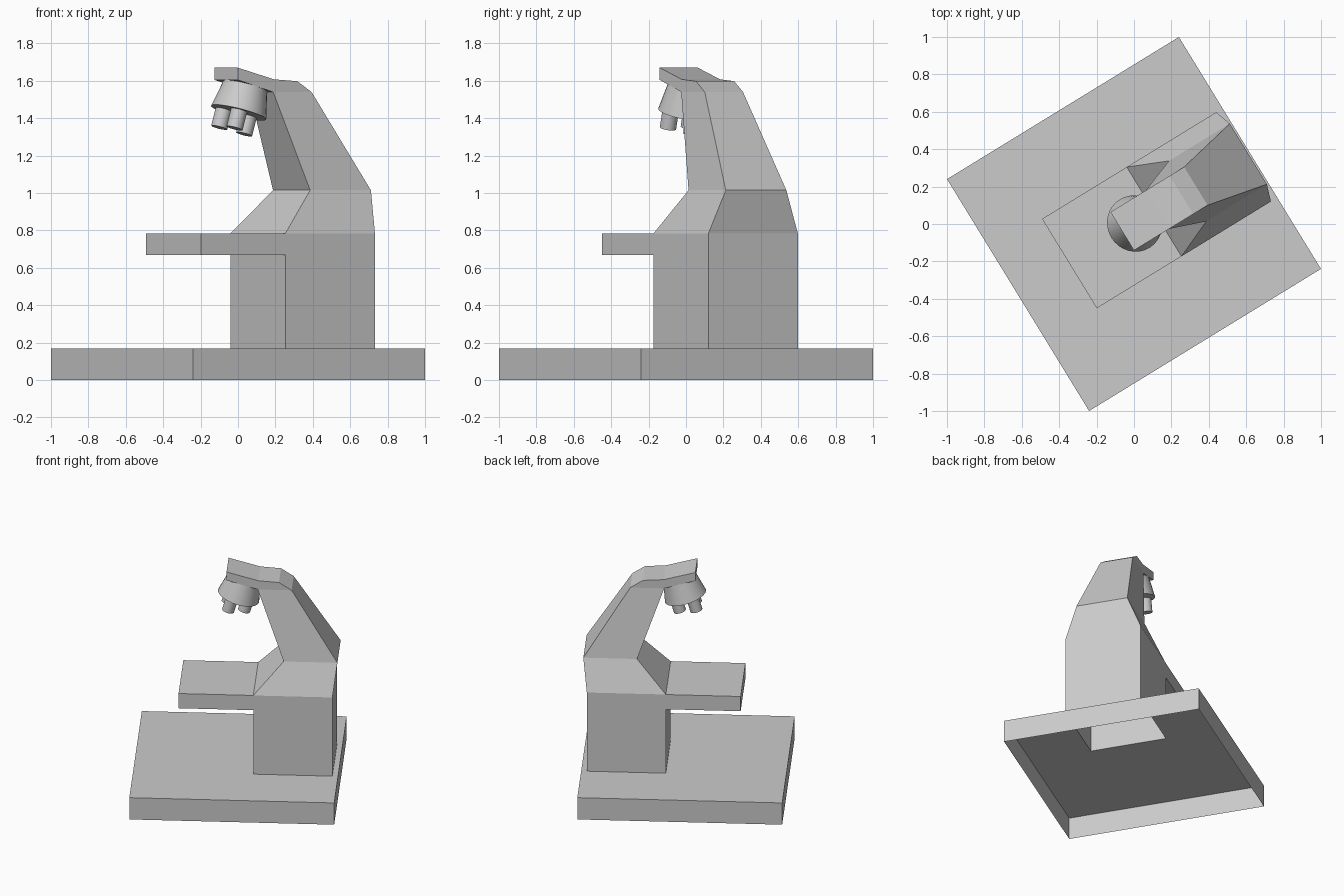
import bpy, bmesh, math
from mathutils import Vector, Matrix

if "Cube" in bpy.data.objects:
    bpy.data.objects.remove(bpy.data.objects["Cube"])

TURN = Matrix.Rotation(math.radians(31.5), 4, 'Z')   # whole model is turned on its base


def finish(bm, name):
    bmesh.ops.remove_doubles(bm, verts=bm.verts, dist=0.0005)
    bmesh.ops.recalc_face_normals(bm, faces=bm.faces)
    bm.transform(TURN)
    me = bpy.data.meshes.new(name)
    bm.to_mesh(me)
    bm.free()
    ob = bpy.data.objects.new(name, me)
    bpy.context.collection.objects.link(ob)
    return ob


# Stand: one open-bottomed shell of lofted rings
# each ring: front x, front z, back x, back z, half width
rings = [
    (-0.727, 0, 0.727, 0, 0.727),               # base
    (-0.727, 0.17, 0.727, 0.17, 0.727),
    (0.126, 0.17, 0.687, 0.17, 0.28),           # column
    (0.126, 0.67, 0.687, 0.67, 0.28),
    (0.126, 0.785, 0.687, 0.785, 0.28),
    (0.336, 1.015, 0.717, 1.015, 0.19),         # arm
    (0.147, 1.54, 0.388, 1.54, 0.12),
]
bm = bmesh.new()
loops = []
for fx, fz, bx, bz, w in rings:
    loops.append([bm.verts.new(p) for p in
                  ((fx, -w, fz), (bx, -w, bz), (bx, w, bz), (fx, w, fz))])
stage_face = None
for i in range(len(loops) - 1):
    a, b = loops[i], loops[i + 1]
    for k in range(4):
        n = (k + 1) % 4
        f = bm.faces.new((a[k], a[n], b[n], b[k]))
        if i == 3 and k == 3:
            stage_face = f

# Head: bent side profile continuing from the last ring
profile = [(0.388, 1.54), (0.298, 1.598), (0.152, 1.608),
           (-0.074, 1.67), (-0.074, 1.605), (0.147, 1.54)]
sides = [[bm.verts.new((x, s * 0.12, z)) for x, z in profile] for s in (-1, 1)]
for s in sides:
    bm.faces.new(s)
for k in range(len(profile) - 1):
    bm.faces.new((sides[0][k], sides[0][k + 1], sides[1][k + 1], sides[1][k]))

# Stage: pulled out of the column front
ext = bmesh.ops.extrude_discrete_faces(bm, faces=[stage_face])['faces'][0]
bmesh.ops.translate(bm, verts=ext.verts, vec=(-0.531, 0, 0))
finish(bm, "stand_with_stage")

# Nosepiece and lenses share a tilted axis, normal to the head underside
TILT = Matrix.Translation((0.004, 0, 1.43)) @ Matrix.Rotation(math.radians(16.4), 4, 'Y')


def tilted_cone(name, r_bottom, r_top, z0, z1, x=0, y=0, segments=32):
    bm = bmesh.new()
    bmesh.ops.create_cone(bm, cap_ends=True, segments=segments, radius1=r_bottom,
                          radius2=r_top, depth=z1 - z0,
                          matrix=Matrix.Translation((x, y, (z0 + z1) / 2)))
    bm.transform(TILT)
    ob = finish(bm, name)
    bpy.ops.object.select_all(action='DESELECT')
    ob.select_set(True)
    bpy.context.view_layer.objects.active = ob
    bpy.ops.object.shade_smooth_by_angle(angle=math.radians(30))
    return ob


tilted_cone("nosepiece", 0.152, 0.12, 0, 0.15)
for i in range(3):
    a = math.radians(5 + 120 * i)
    tilted_cone(f"lens_{i + 1}", 0.044, 0.044, -0.1, 0.01,
                0.08 * math.cos(a) - 0.01, 0.08 * math.sin(a), 24)
